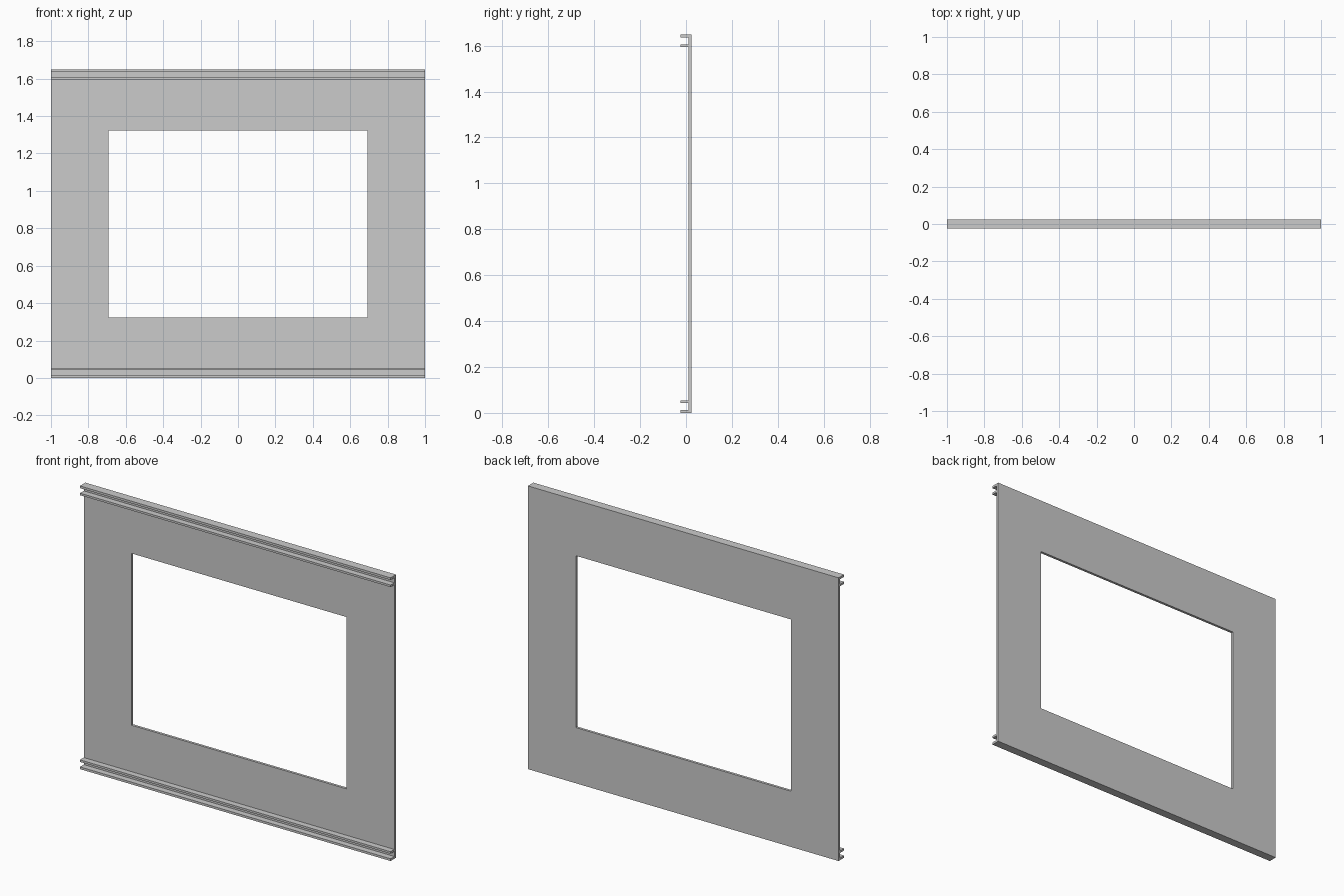
import bpy, bmesh

if "Cube" in bpy.data.objects:
    bpy.data.objects.remove(bpy.data.objects["Cube"])

H = 1.648                    # overall height
Y0, YP, Y1 = -0.025, 0.01, 0.025   # rail front, panel front, panel back

# Lower half of the cross-section (y, z): two rails projecting from the panel
lower = [(Y0, 0.0), (Y0, 0.013), (YP, 0.013), (YP, 0.042),
         (Y0, 0.042), (Y0, 0.054), (YP, 0.054)]
upper = [(y, H - z) for y, z in reversed(lower)]
profile = lower + upper + [(Y1, H), (Y1, 0.0)]


def extrude_x(name, points, half_width):
    """Extrude a (y, z) outline symmetrically along x."""
    bm = bmesh.new()
    face = bm.faces.new([bm.verts.new((-half_width, y, z)) for y, z in points])
    ext = bmesh.ops.extrude_face_region(bm, geom=[face], use_keep_orig=True)
    verts = [g for g in ext["geom"] if isinstance(g, bmesh.types.BMVert)]
    bmesh.ops.translate(bm, verts=verts, vec=(2 * half_width, 0, 0))
    bmesh.ops.recalc_face_normals(bm, faces=bm.faces[:])
    mesh = bpy.data.meshes.new(name)
    bm.to_mesh(mesh)
    bm.free()
    obj = bpy.data.objects.new(name, mesh)
    bpy.context.collection.objects.link(obj)
    return obj


# Panel with its top and bottom rails
panel = extrude_x("railed_panel", profile, 1.0)

# Rectangular window opening
cutter = extrude_x("window_cutter", [(-0.1, H / 2 - 0.5), (0.1, H / 2 - 0.5),
                                     (0.1, H / 2 + 0.5), (-0.1, H / 2 + 0.5)], 0.692)
cutter.hide_render = True
cut = panel.modifiers.new("window_opening", 'BOOLEAN')
cut.operation = 'DIFFERENCE'
cut.solver = 'EXACT'
cut.object = cutter
bpy.context.view_layer.objects.active = panel
bpy.ops.object.modifier_apply(modifier=cut.name)
bpy.data.objects.remove(cutter)
